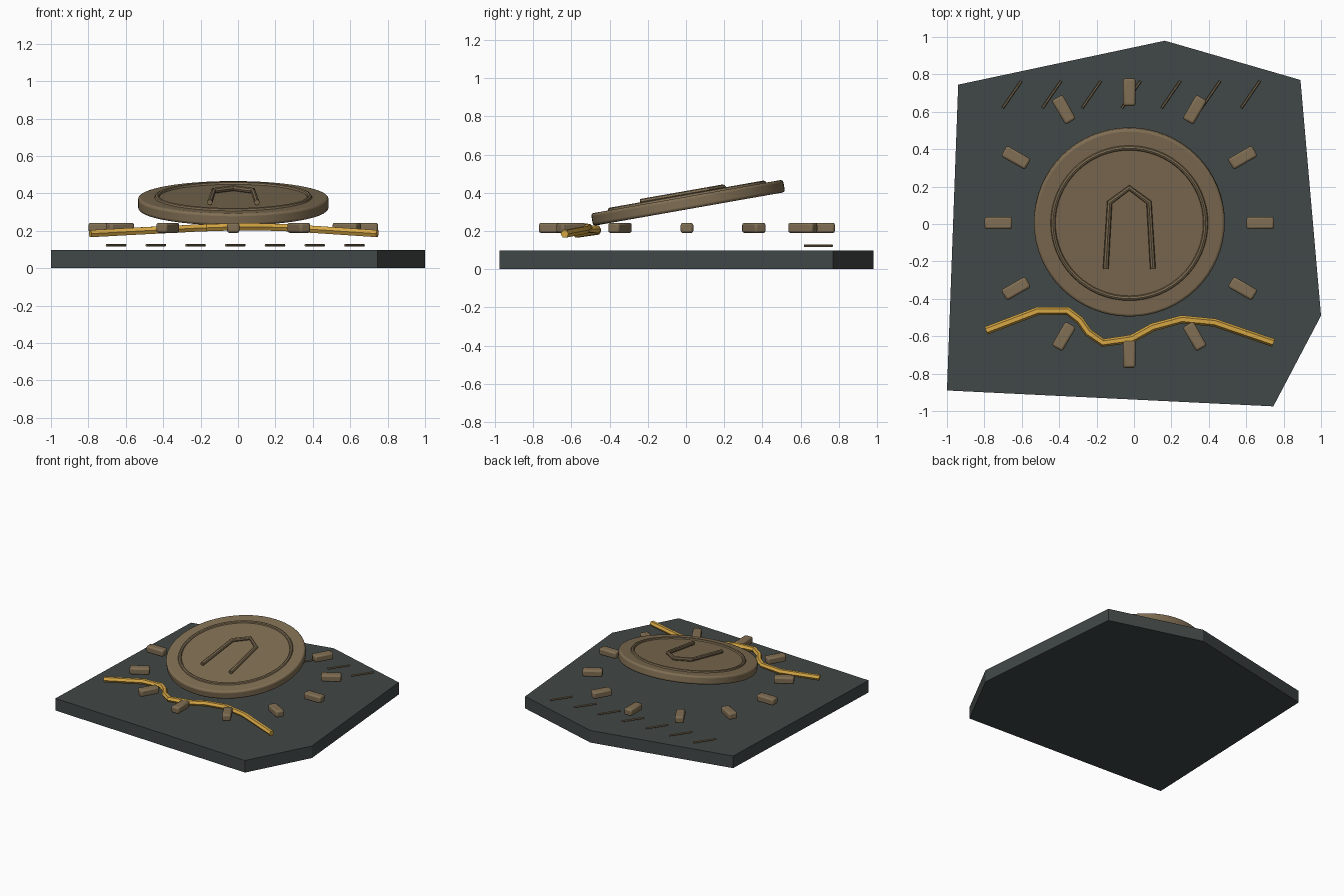
import bpy, bmesh, math
from mathutils import Matrix, Vector

if "Cube" in bpy.data.objects:
    bpy.data.objects.remove(bpy.data.objects["Cube"])


def material(name, rgb):
    m = bpy.data.materials.new(name)
    m.diffuse_color = (*rgb, 1)
    m.use_nodes = True
    m.node_tree.nodes["Principled BSDF"].inputs["Base Color"].default_value = m.diffuse_color
    return m


SLATE = material("slate", (0.053, 0.064, 0.063))
BRONZE = material("bronze", (0.216, 0.156, 0.087))
GOLD = material("gold", (0.68, 0.39, 0.06))
CX = -0.025  # shared centre of the dial


def finish(ob, mat, bevel=0, segments=2, smooth=True):
    ob.data.materials.clear()
    ob.data.materials.append(mat)
    if bevel:
        b = ob.modifiers.new("bevel", 'BEVEL')
        b.width, b.segments, b.limit_method = bevel, segments, 'ANGLE'
    bpy.ops.object.select_all(action='DESELECT')
    ob.select_set(True)
    bpy.context.view_layer.objects.active = ob
    if smooth:
        bpy.ops.object.shade_smooth_by_angle(angle=math.radians(35))
    return ob


def tube(name, points, radius, mat, resolution=2):
    cu = bpy.data.curves.new(name, 'CURVE')
    cu.dimensions = '3D'
    cu.bevel_depth, cu.bevel_resolution = radius, resolution
    cu.use_fill_caps = True
    sp = cu.splines.new('POLY')
    sp.points.add(len(points) - 1)
    for p, co in zip(sp.points, points):
        p.co = (*co, 1)
    ob = bpy.data.objects.new(name, cu)
    bpy.context.collection.objects.link(ob)
    bpy.ops.object.select_all(action='DESELECT')
    ob.select_set(True)
    bpy.context.view_layer.objects.active = ob
    bpy.ops.object.convert(target='MESH')
    return finish(bpy.context.object, mat)


# Irregular ground slab
outline = [(-1.0, -0.89), (0.745, -0.975), (1.0, -0.49),
           (0.89, 0.77), (0.165, 0.98), (-0.94, 0.745)]
bm = bmesh.new()
base = bm.faces.new([bm.verts.new((x, y, 0)) for x, y in outline])
ext = bmesh.ops.extrude_face_region(bm, geom=[base])
bmesh.ops.translate(bm, vec=(0, 0, 0.097),
                    verts=[v for v in ext["geom"] if isinstance(v, bmesh.types.BMVert)])
bmesh.ops.recalc_face_normals(bm, faces=bm.faces)
me = bpy.data.meshes.new("slab")
bm.to_mesh(me)
bm.free()
slab = bpy.data.objects.new("slab", me)
bpy.context.collection.objects.link(slab)
finish(slab, SLATE, smooth=False)

# Tilted disc: local z = 0 is its top face
tilt = Matrix.Translation((CX, 0.005, 0.38)) @ Matrix.Rotation(math.radians(10), 4, 'X')
bpy.ops.mesh.primitive_cylinder_add(vertices=64, radius=0.51, depth=0.066)
disc = bpy.context.object
disc.name = "disc"
disc.matrix_world = tilt @ Matrix.Translation((0, 0, -0.033))
finish(disc, BRONZE, 0.014, 3)

# Raised ring on the disc
bpy.ops.mesh.primitive_torus_add(major_radius=0.408, minor_radius=0.013,
                                 major_segments=64, minor_segments=8)
ring = bpy.context.object
ring.name = "disc_ring"
ring.matrix_world = tilt
finish(ring, BRONZE)

# Raised pointed arch on the disc
arch = tube("disc_arch", [(-0.126, -0.245, 0.015), (-0.105, 0.115, 0.015), (0, 0.194, 0.015),
                          (0.105, 0.115, 0.015), (0.126, -0.245, 0.015)], 0.015, BRONZE)
arch.matrix_world = tilt

# Twelve hour blocks around the disc
for i in range(12):
    a = i * math.tau / 12
    bpy.ops.mesh.primitive_cube_add(size=1)
    block = bpy.context.object
    block.name = f"hour_block_{i + 1}"
    for v in block.data.vertices:
        v.co = Vector((v.co.x * 0.148, v.co.y * 0.066, v.co.z * 0.054))
    block.location = (CX + 0.7 * math.cos(a), 0.005 + 0.7 * math.sin(a), 0.216)
    block.rotation_euler.z = a
    finish(block, BRONZE, 0.012)

# Winding gold strand
tube("gold_strand", [(-0.79, -0.57, 0.185), (-0.515, -0.465, 0.2), (-0.355, -0.465, 0.208),
                     (-0.29, -0.515, 0.211), (-0.245, -0.58, 0.214), (-0.165, -0.635, 0.217),
                     (-0.01, -0.613, 0.222), (0.1, -0.552, 0.222), (0.255, -0.51, 0.217),
                     (0.43, -0.527, 0.206), (0.745, -0.635, 0.185)], 0.022, GOLD, 1)

# Row of slanted thin rods at the back
for i in range(7):
    x = -0.652 + i * 0.2125
    tube(f"slanted_rod_{i + 1}", [(x - 0.05, 0.62, 0.123), (x + 0.05, 0.765, 0.123)],
         0.007, BRONZE, 1)
